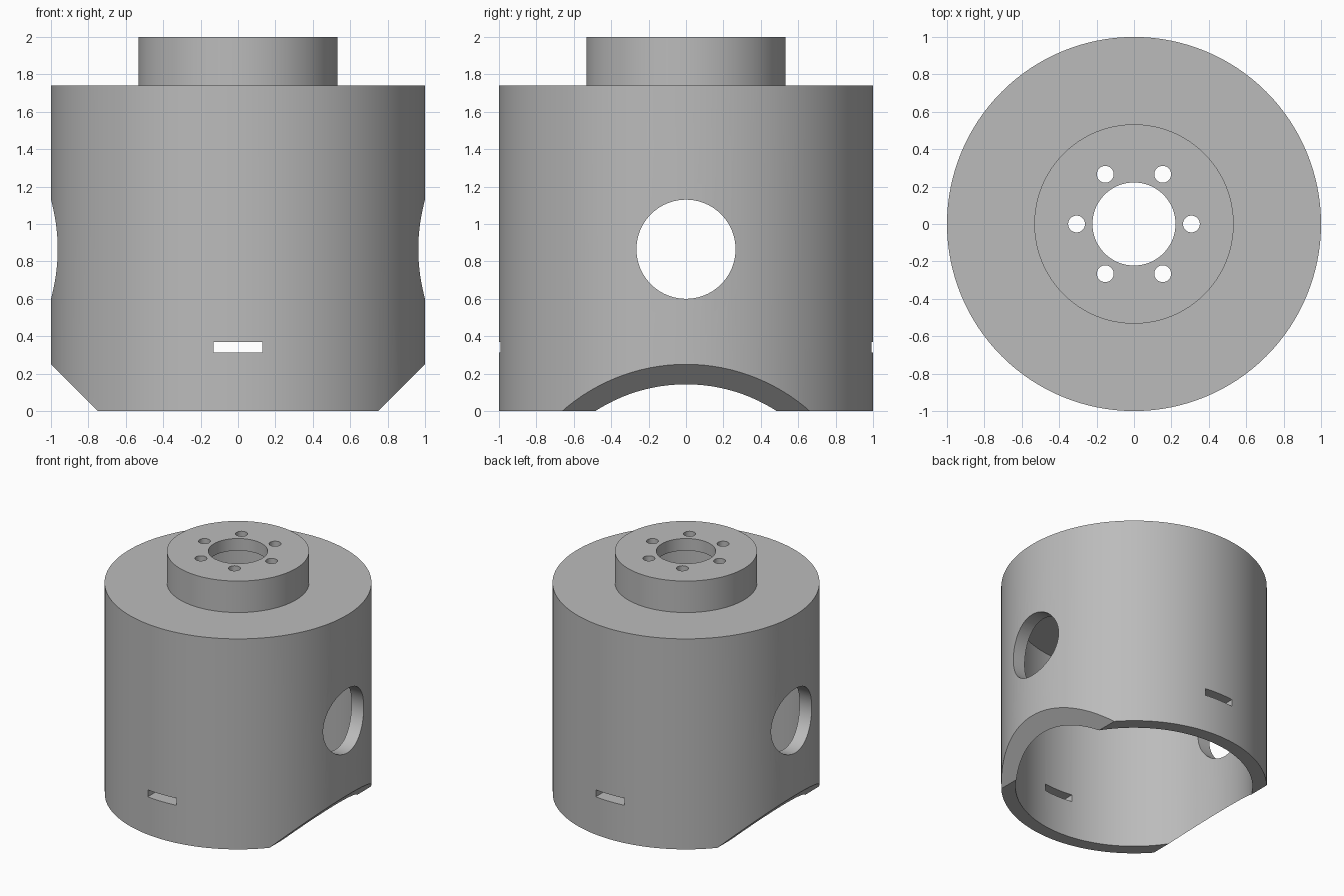
import bpy, bmesh, math
from mathutils import Matrix, Vector

cube = bpy.data.objects.get("Cube")
if cube:
    bpy.data.objects.remove(cube, do_unlink=True)

SEGMENTS = 128
OUTER, INNER = 1.0, 0.893
BOSS, BOSS_INNER, BORE = 0.533, 0.427, 0.222
SHOULDER, CEILING, TOP, LIP = 1.74, 1.507, 2.0, 1.9

grey = bpy.data.materials.new("plain grey")
grey.use_nodes = True
grey.diffuse_color = (0.5, 0.5, 0.5, 1)
grey.node_tree.nodes["Principled BSDF"].inputs["Base Color"].default_value = grey.diffuse_color


def add_object(name, bm):
    bmesh.ops.recalc_face_normals(bm, faces=bm.faces)
    mesh = bpy.data.meshes.new(name)
    bm.to_mesh(mesh)
    bm.free()
    obj = bpy.data.objects.new(name, mesh)
    bpy.context.collection.objects.link(obj)
    mesh.materials.append(grey)
    return obj


def lathe(name, profile):
    """Spin a closed (radius, height) profile around the z axis."""
    bm = bmesh.new()
    verts = [bm.verts.new((r, 0, z)) for r, z in profile]
    edges = [bm.edges.new((a, b)) for a, b in zip(verts, verts[1:] + verts[:1])]
    bmesh.ops.spin(bm, geom=verts + edges, cent=(0, 0, 0), axis=(0, 0, 1),
                   angle=math.tau, steps=SEGMENTS, use_merge=True)
    bmesh.ops.remove_doubles(bm, verts=bm.verts, dist=1e-5)
    return add_object(name, bm)


def cylinder(name, radius, length, matrix, sides):
    bm = bmesh.new()
    bmesh.ops.create_cone(bm, cap_ends=True, segments=sides, radius1=radius,
                          radius2=radius, depth=length, matrix=matrix)
    return add_object(name, bm)


def box(name, size, matrix):
    bm = bmesh.new()
    bmesh.ops.create_cube(bm, size=1, matrix=matrix @ Matrix.Diagonal(Vector(size).to_4d()))
    return add_object(name, bm)


# Hollow body: skirt, thick shoulder and hollow boss in one turned profile
body = lathe("piston_body", [
    (OUTER, 0), (OUTER, SHOULDER), (BOSS, SHOULDER), (BOSS, TOP), (BORE, TOP),
    (BORE, LIP), (BOSS_INNER, LIP), (BOSS_INNER, CEILING), (INNER, CEILING), (INNER, 0)])

# Cross hole through both side walls
cutters = [cylinder("cross_hole_cutter", 0.265, 3,
                    Matrix.Translation((0, 0, 0.865)) @ Matrix.Rotation(math.pi / 2, 4, "Y"), 96)]

# Slot through the front and back walls
cutters.append(box("slot_cutter", (0.262, 3, 0.058), Matrix.Translation((0, 0, 0.341))))

# Sloping cuts under both sides
for side in (-1, 1):
    slope = (Matrix.Translation((side * 0.75, 0, 0))
             @ Matrix.Rotation(side * math.pi / 4, 4, "Y")
             @ Matrix.Translation((side * 0.5, 0, 0)))
    cutters.append(box("slope_cutter", (1, 3, 2), slope))

# Ring of bolt holes in the boss
for i in range(6):
    a = i * math.tau / 6
    place = Matrix.Translation((0.307 * math.cos(a), 0.307 * math.sin(a), TOP))
    cutters.append(cylinder("bolt_hole_cutter", 0.045, 0.5, place, 32))

bpy.context.view_layer.objects.active = body
for cutter in cutters:
    cutter.hide_render = True
    cut = body.modifiers.new("cut", "BOOLEAN")
    cut.operation, cut.solver, cut.object = "DIFFERENCE", "EXACT", cutter
    bpy.ops.object.modifier_apply(modifier=cut.name)
for cutter in cutters:
    bpy.data.objects.remove(cutter, do_unlink=True)

# Smooth walls with crisp rims
bpy.ops.object.select_all(action="DESELECT")
body.select_set(True)
bpy.ops.object.shade_smooth_by_angle(angle=math.radians(30))
